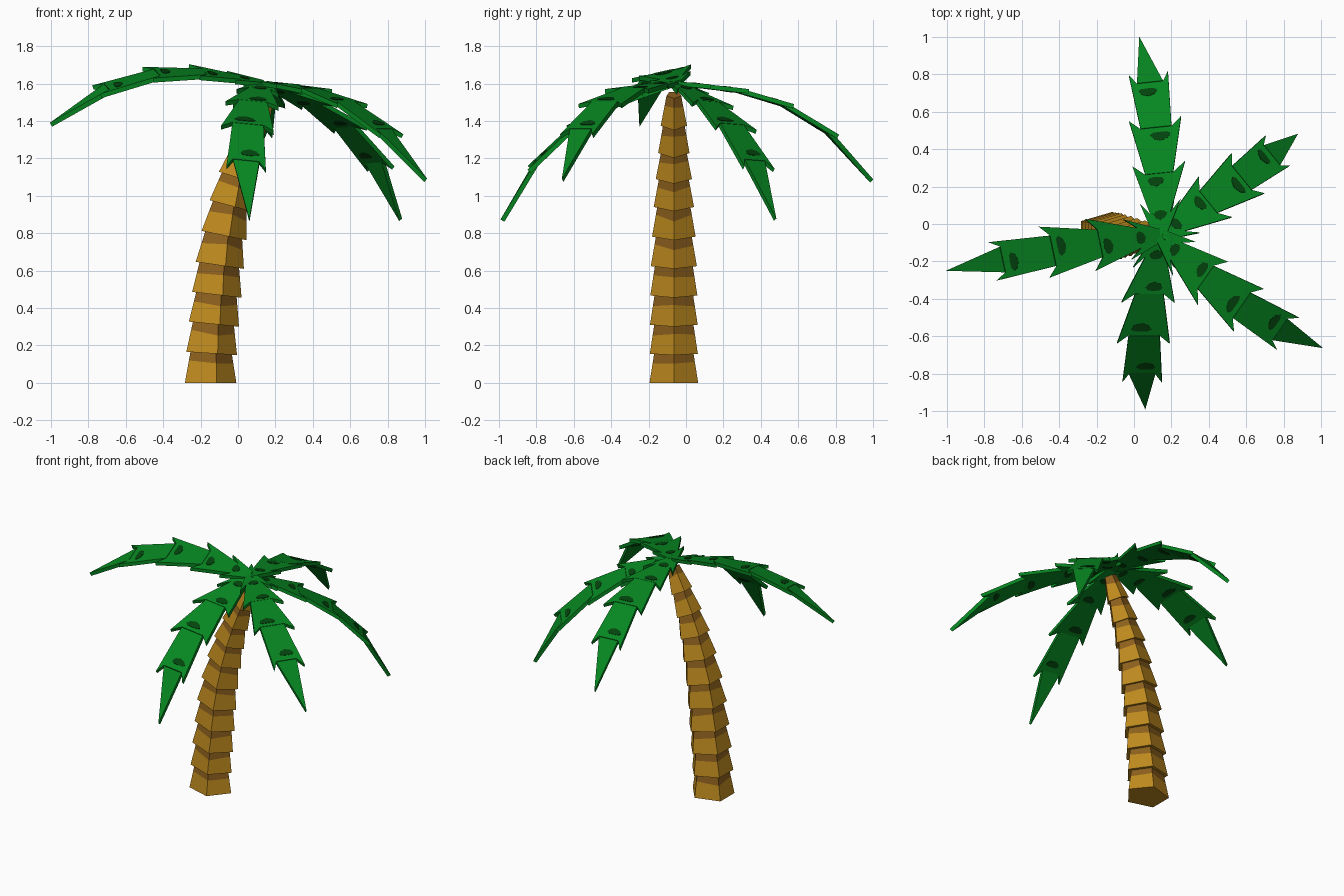
import bpy, bmesh, math
from mathutils import Vector, Matrix

if "Cube" in bpy.data.objects:
    bpy.data.objects.remove(bpy.data.objects["Cube"])


def material(name, rgb):
    m = bpy.data.materials.new(name)
    m.diffuse_color = (*rgb, 1)
    m.use_nodes = True
    m.node_tree.nodes["Principled BSDF"].inputs["Base Color"].default_value = m.diffuse_color
    return m


BARK = material("golden bark", (0.51, 0.25, 0.013))
BAND = material("dark bark band", (0.26, 0.115, 0.012))
LEAF = material("leaf green", (0.002, 0.24, 0.015))
SPOT = material("dark leaf spot", (0.001, 0.058, 0.004))


def finish(bm, name, mats):
    bmesh.ops.recalc_face_normals(bm, faces=bm.faces)
    me = bpy.data.meshes.new(name)
    bm.to_mesh(me)
    bm.free()
    for m in mats:
        me.materials.append(m)
    ob = bpy.data.objects.new(name, me)
    bpy.context.collection.objects.link(ob)
    return ob


# Trunk: (centre x, centre z, radius) at the foot of each flared segment
SPINE = [(-.161, 0, .152), (-.155, .158, .15), (-.143, .315, .149), (-.127, .472, .147),
         (-.111, .63, .144), (-.087, .79, .136), (-.053, .95, .126), (-.015, 1.1, .113),
         (.03, 1.24, .098), (.087, 1.385, .082), (.15, 1.54, .046)]
TRUNK_Y = -.065


def tilt(i):
    if i == 0:
        return 0
    a, b = SPINE[i - 1], SPINE[min(i + 1, len(SPINE) - 1)]
    return 1.15 * math.atan2(b[0] - a[0], b[1] - a[1])


def ring(i, scale):
    x, z, r = SPINE[i]
    rot = Matrix.Rotation(tilt(i), 3, 'Y')
    pts = []
    for k in range(5):
        a = math.tau * k / 5
        p = rot @ Vector((r * scale * math.cos(a), .9 * r * scale * math.sin(a), 0))
        pts.append(p + Vector((x, TRUNK_Y, z)))
    return pts


bm = bmesh.new()
for i in range(len(SPINE) - 1):
    low = ring(i, 1)
    high = ring(i + 1, .82 if i < len(SPINE) - 2 else 1)
    # wavy lower edge of the dark band
    mid = [l.lerp(h, .68 + .06 * math.sin(2.4 * k + i)) for k, (l, h) in enumerate(zip(low, high))]
    L, M, H = ([bm.verts.new(p) for p in r] for r in (low, mid, high))
    bm.faces.new(L)
    bm.faces.new(H).material_index = 1
    for k in range(5):
        n = (k + 1) % 5
        bm.faces.new((L[k], L[n], M[n], M[k]))
        bm.faces.new((M[k], M[n], H[n], H[k])).material_index = 1
finish(bm, "trunk", [BARK, BAND])

# Frond: bend points (distance, height, half width) and the barb ending each section
LENGTH = 1.18
BENDS = [(0, 0, .035), (.11, .042, .055), (.31, .113, .075), (.56, .156, .083),
         (.84, .132, .07), (LENGTH, 0, 0)]
BARBS = [(.17, .11), (.36, .142), (.61, .14), (.90, .105)]
SPOTS = [(.10, .0, .035), (.27, .02, .045), (.51, -.02, .055), (.78, .02, .05)]


def slab(bm, outline, a, b, half, mat):
    """Flat prism lying along the line from bend a to bend b."""
    d = Vector((b[0] - a[0], 0, b[1] - a[1])).normalized()
    n = Vector((-d.z, 0, d.x))
    slope = (b[1] - a[1]) / (b[0] - a[0])
    rows = []
    for side in (-half, half):
        rows.append([bm.verts.new(Vector((x, y, a[1] + slope * (x - a[0]))) + n * side)
                     for x, y in outline])
    faces = [bm.faces.new(rows[0]), bm.faces.new(rows[1])]
    c = len(outline)
    for k in range(c):
        j = (k + 1) % c
        faces.append(bm.faces.new((rows[0][k], rows[0][j], rows[1][j], rows[1][k])))
    for f in faces:
        f.material_index = mat


def frond(name, dx, dy, pitch, bow=0, twist=0, size=1):
    bm = bmesh.new()
    for i in range(len(BENDS) - 1):
        a, b = BENDS[i], BENDS[i + 1]
        if i < len(BARBS):
            half = [(a[0], a[2]), BARBS[i], (b[0], b[2])]
            outline = half + [(x, -y) for x, y in reversed(half)]
        else:
            outline = [(a[0], a[2]), (b[0], 0), (a[0], -a[2])]
        slab(bm, outline, a, b, .012, 0)
    # spots showing on both faces
    for i, (x, y, w) in enumerate(SPOTS):
        outline = [(x + .024 * math.cos(t) + 4 * (w * math.sin(t)) ** 2, y + w * math.sin(t))
                   for t in (math.tau * k / 8 for k in range(8))]
        slab(bm, outline, BENDS[i], BENDS[i + 1], .0145, 1)
    # sideways bow and lengthwise twist
    for v in bm.verts:
        v.co.z += v.co.y * twist
        v.co.y += bow * 4 * v.co.x * (LENGTH - v.co.x) / LENGTH ** 2
    ob = finish(bm, name, [LEAF, SPOT])
    ob.location = (.14, -.06, 1.6)
    ob.rotation_euler = (0, math.radians(pitch), math.atan2(dy, dx))
    ob.scale = (size, size, size)


frond("back_frond", -.11, 1.05, 26.2, bow=-.038)
frond("left_frond", -1.145, -.19, 10.8, bow=-.012, twist=-.22, size=.997)
frond("front_frond", -.08, -.93, 38.4, bow=-.04, twist=-.13)
frond("front_right_frond", .85, -.59, 26.2, bow=-.06, size=.993)
frond("back_right_frond", .72, .53, 38.8, bow=-.012, twist=-.08, size=.985)
